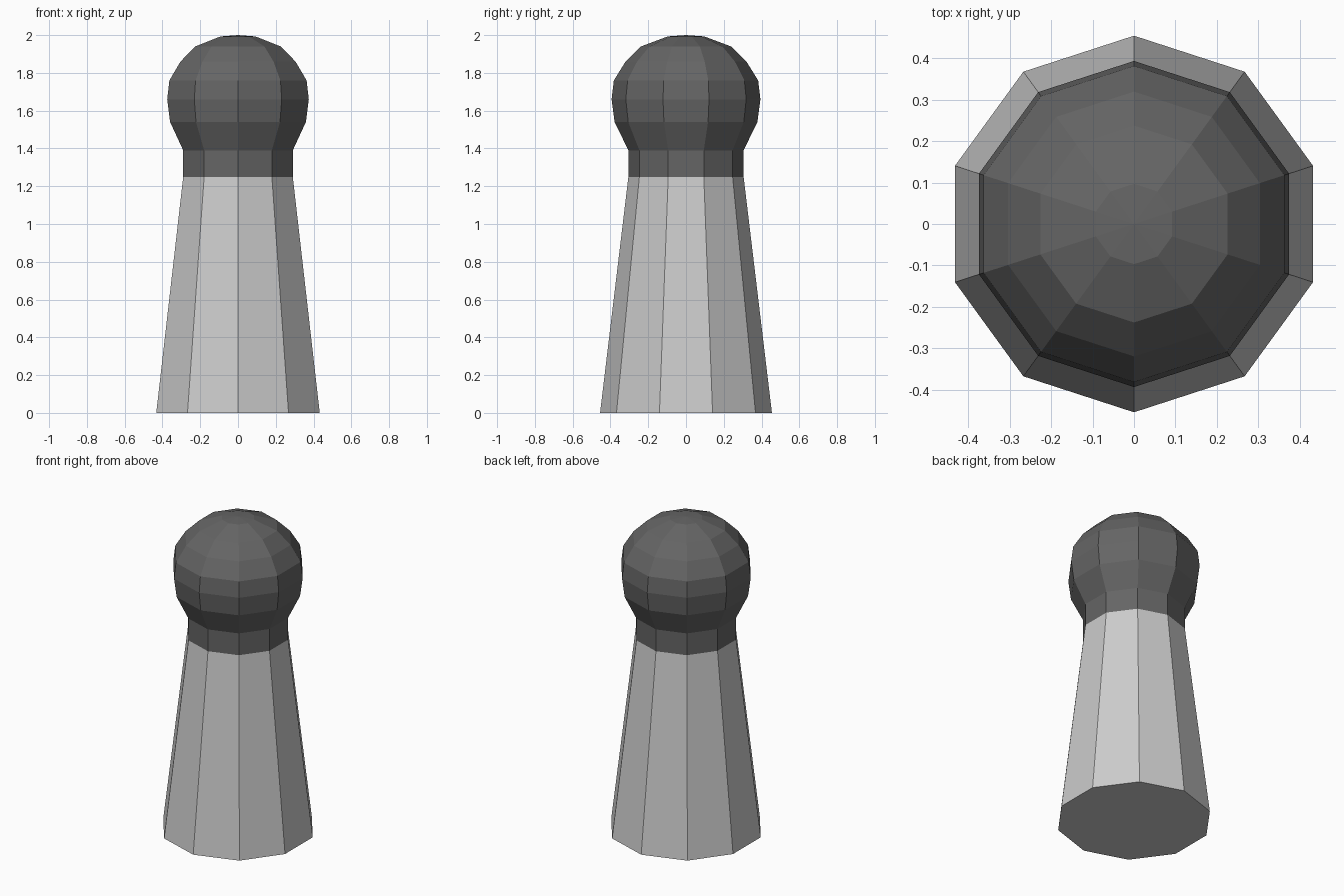
import bpy, bmesh
from math import pi, cos, sin

if "Cube" in bpy.data.objects:
    bpy.data.objects.remove(bpy.data.objects["Cube"])

SIDES = 10


def lathe(name, profile, apex=None, cap_bottom=False, color=None):
    """Faceted solid of revolution from (radius, z) points, corners facing +y / -y."""
    bm = bmesh.new()
    rings = []
    for r, z in profile:
        angles = [pi / 2 + 2 * pi * i / SIDES for i in range(SIDES)]
        rings.append([bm.verts.new((r * cos(a), r * sin(a), z)) for a in angles])
    for low, high in zip(rings, rings[1:]):
        for i in range(SIDES):
            j = (i + 1) % SIDES
            bm.faces.new((low[i], low[j], high[j], high[i]))
    if cap_bottom:
        bm.faces.new(rings[0][::-1])
    if apex is not None:
        tip = bm.verts.new((0, 0, apex))
        for i in range(SIDES):
            bm.faces.new((rings[-1][i], rings[-1][(i + 1) % SIDES], tip))
    mesh = bpy.data.meshes.new(name)
    bm.to_mesh(mesh)
    bm.free()
    if color:
        mat = bpy.data.materials.new(name + "_color")
        mat.diffuse_color = color
        mat.use_nodes = True
        mat.node_tree.nodes["Principled BSDF"].inputs["Base Color"].default_value = mat.diffuse_color
        mesh.materials.append(mat)
    obj = bpy.data.objects.new(name, mesh)
    bpy.context.collection.objects.link(obj)
    return obj


# Tapered post
lathe("tapered_post", [(0.455, 0), (0.305, 1.25)], cap_bottom=True)

# Dark collar and rounded knob
lathe("knob",
      [(0.305, 1.25), (0.305, 1.39), (0.378, 1.54), (0.394, 1.66),
       (0.382, 1.76), (0.32, 1.86), (0.238, 1.94), (0.097, 1.993)],
      apex=2.0, color=(0.13, 0.13, 0.13, 1))
